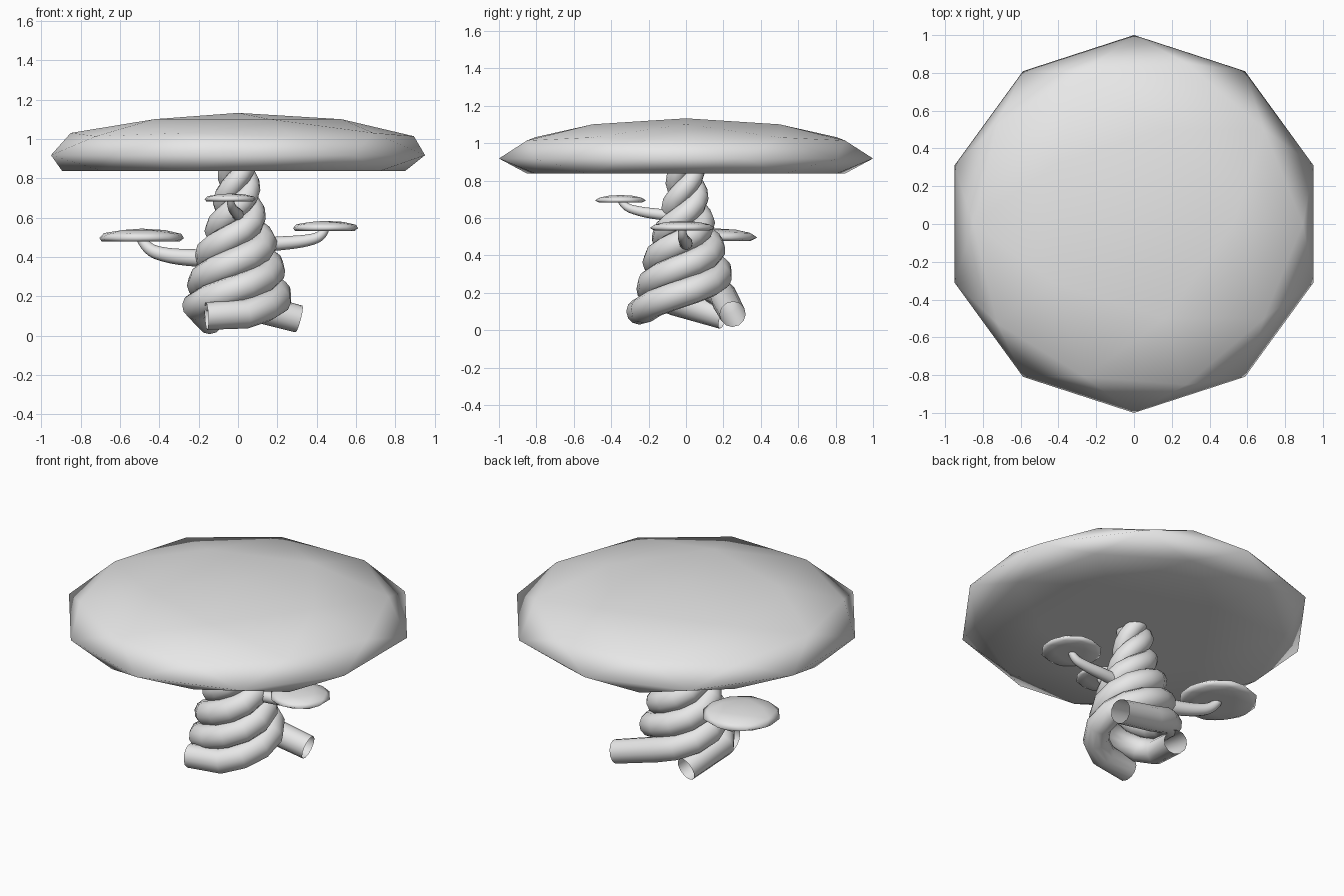
import bpy
from math import sin, cos, radians

cube = bpy.data.objects.get("Cube")
if cube:
    bpy.data.objects.remove(cube, do_unlink=True)

grey = bpy.data.materials.new("plain_grey")
grey.use_nodes = True
grey.diffuse_color = (0.8, 0.8, 0.8, 1)
grey.node_tree.nodes["Principled BSDF"].inputs["Base Color"].default_value = (0.8, 0.8, 0.8, 1)


def cap(name, x, y, bottom, size):
    """Squashed low-poly ball with a flat underside."""
    bpy.ops.mesh.primitive_ico_sphere_add(subdivisions=2, radius=1)
    ob = bpy.context.object
    ob.name = name
    for v in ob.data.vertices:
        v.co.z = max(v.co.z * 0.215, -0.08)
    ob.scale = (size, size, size)
    ob.location = (x, y, bottom + 0.08 * size)
    bpy.ops.object.shade_smooth()
    ob.data.materials.append(grey)


def tube(name, points, radii, kind="POLY"):
    """Round tapered tube along a path, with open ends."""
    cu = bpy.data.curves.new(name, "CURVE")
    cu.dimensions = "3D"
    cu.bevel_depth = 1
    cu.bevel_resolution = 4
    cu.use_fill_caps = False
    sp = cu.splines.new(kind)
    sp.points.add(len(points) - 1)
    for p, co, r in zip(sp.points, points, radii):
        p.co = (*co, 1)
        p.radius = r
    if kind == "NURBS":
        sp.use_endpoint_u = True
        sp.order_u = 3
        sp.resolution_u = 6
    cu.materials.append(grey)
    ob = bpy.data.objects.new(name, cu)
    bpy.context.collection.objects.link(ob)


def lerp(table, z):
    for (z0, a), (z1, b) in zip(table, table[1:]):
        if z <= z1:
            return a + (b - a) * max(0, (z - z0) / (z1 - z0))
    return table[-1][1]


# Trunk: three strands winding around each other, each with a splayed foot
coil = [(0.1, 0.23), (0.3, 0.18), (0.45, 0.14), (0.6, 0.085), (0.75, 0.06), (0.9, 0.05)]
thick = [(0.1, 0.074), (0.4, 0.074), (0.6, 0.062), (0.9, 0.048)]
PITCH, STEP = 0.42, 30
feet = [((-0.16, -0.25, 0.1), 0.11), ((0.31, 0.25, 0.085), 0.155), ((-0.14, 0.2, 0.075), 0.15)]
for k, (foot, z) in enumerate(feet):
    points, radii = [foot], [0.07]
    while z < 0.9:
        a = radians(-80 + 120 * k + (z - 0.11) / PITCH * 360)
        r = lerp(coil, z)
        points.append((r * cos(a), r * sin(a), z))
        radii.append(lerp(thick, z))
        z += PITCH * STEP / 360
    tube(f"trunk_strand_{k + 1}", points, radii)

# Main cap
cap("main_cap", 0, 0, 0.838, 1)

# Small side caps on curved stalks
branches = {
    "right": (0.226, 0.045, [(-0.1, 0.03, 0.39), (-0.22, 0.06, 0.395), (-0.35, 0.1, 0.405),
                             (-0.46, 0.14, 0.435), (-0.49, 0.155, 0.49)]),
    "left": (0.174, 0.036, [(0.1, 0, 0.46), (0.22, 0, 0.47), (0.34, -0.01, 0.48),
                            (0.43, -0.02, 0.505), (0.445, -0.02, 0.545)]),
    "front": (0.136, 0.03, [(0, -0.05, 0.61), (0, -0.15, 0.62), (-0.02, -0.25, 0.635),
                            (-0.035, -0.33, 0.66), (-0.04, -0.35, 0.695)]),
}
for side, (size, r, path) in branches.items():
    tube(f"{side}_stalk", path, [r, r, r * 0.85, r * 0.7, r * 0.55], "NURBS")
    x, y, z = path[-1]
    cap(f"{side}_small_cap", x, y, z - 0.012, size)
